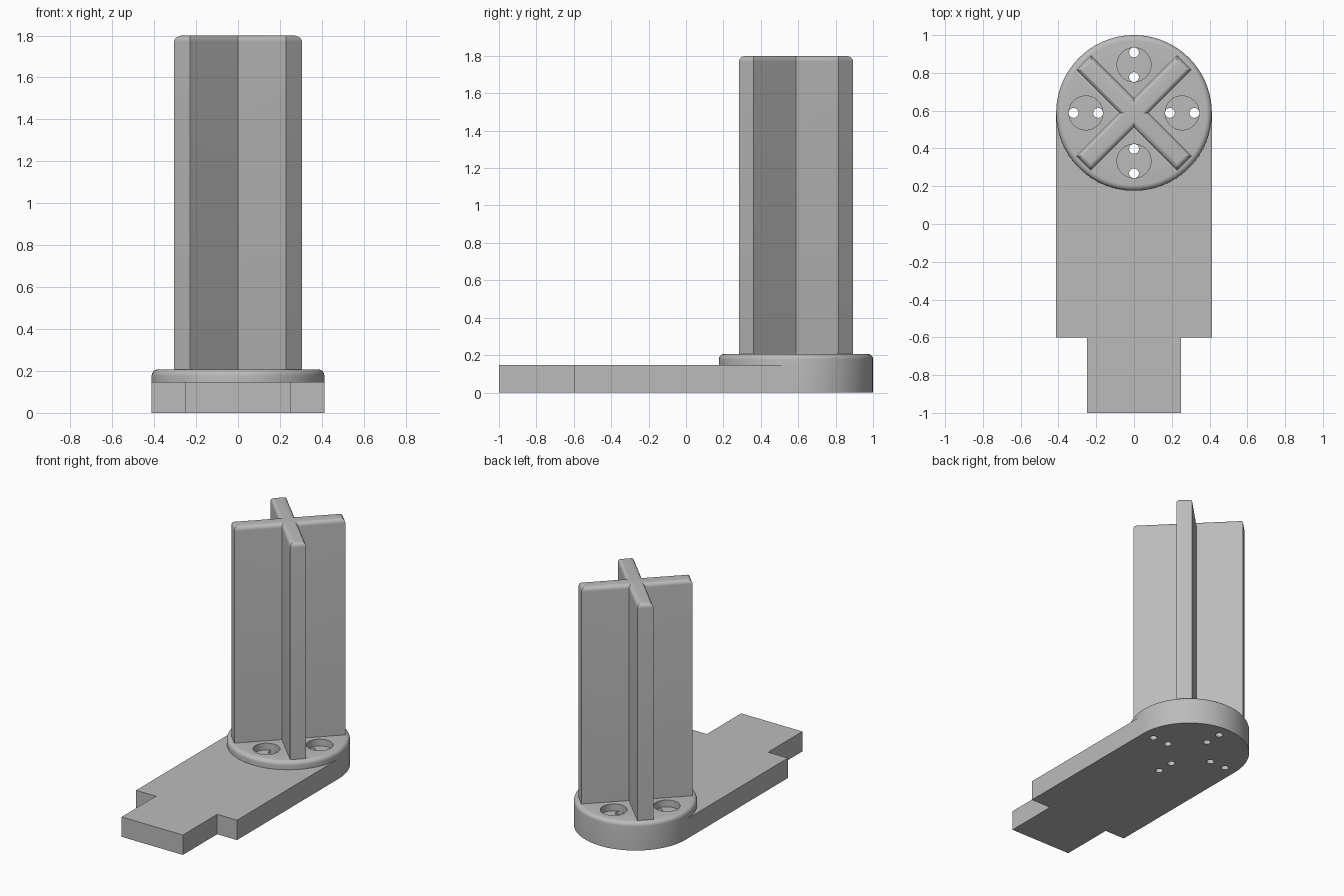
import bpy, bmesh
from math import sin, cos, pi, radians
from mathutils import Matrix

cube = bpy.data.objects.get("Cube")
if cube:
    bpy.data.objects.remove(cube, do_unlink=True)

grey = bpy.data.materials.new("grey")
grey.use_nodes = True
colour = (0.5, 0.5, 0.5, 1)
grey.diffuse_color = colour
grey.node_tree.nodes["Principled BSDF"].inputs["Base Color"].default_value = colour

CY = 0.588       # centre of the round end
R = 0.412        # radius of the round end
DISC_TOP = 0.207
FILLET = 0.03


def circle(x, y, r, n):
    return [(x + r * cos(2 * pi * i / n), y + r * sin(2 * pi * i / n)) for i in range(n)]


def prism(name, outlines, z0, z1, fillet=0):
    """Extrude outlines from z0 to z1, rounding the top edges if asked."""
    bm = bmesh.new()
    for outline in outlines:
        low = bm.faces.new([bm.verts.new((x, y, z0)) for x, y in outline])
        ext = bmesh.ops.extrude_face_region(bm, geom=[low], use_keep_orig=True)
        top = [v for v in ext["geom"] if isinstance(v, bmesh.types.BMVert)]
        bmesh.ops.translate(bm, verts=top, vec=(0, 0, z1 - z0))
    bmesh.ops.recalc_face_normals(bm, faces=bm.faces)
    if fillet:
        rim = [e for e in bm.edges if all(v.co.z > z1 - 1e-4 for v in e.verts)]
        bmesh.ops.bevel(bm, geom=rim, offset=fillet, segments=6, profile=0.5, affect='EDGES')
    mesh = bpy.data.meshes.new(name)
    bm.to_mesh(mesh)
    bm.free()
    mesh.materials.append(grey)
    ob = bpy.data.objects.new(name, mesh)
    bpy.context.collection.objects.link(ob)
    return ob


def boolean(target, tool, operation):
    mod = target.modifiers.new(tool.name, 'BOOLEAN')
    mod.operation = operation
    mod.solver = 'EXACT'
    mod.object = tool
    bpy.context.view_layer.objects.active = target
    bpy.ops.object.modifier_apply(modifier=mod.name)
    bpy.data.objects.remove(tool, do_unlink=True)


def smooth(ob):
    bpy.ops.object.select_all(action='DESELECT')
    ob.select_set(True)
    bpy.context.view_layer.objects.active = ob
    bpy.ops.object.shade_smooth_by_angle(angle=radians(30))


# Base: round end joined to a flat arm with a narrower tongue
base = prism("base", [circle(0, CY, R, 96)], 0, DISC_TOP, FILLET)
half = [(0.25, -1), (0.25, -0.6), (R, -0.6), (R, CY)]
arm = prism("arm", [half + [(-x, y) for x, y in reversed(half)]], 0, 0.147)
boolean(base, arm, 'UNION')

# Four round recesses, each with a pair of through holes
recesses, holes = [], []
for dx, dy in ((1, 0), (0, 1), (-1, 0), (0, -1)):
    recesses.append(circle(dx * 0.255, CY + dy * 0.255, 0.09, 48))
    for d in (0.19, 0.32):
        holes.append(circle(dx * d, CY + dy * d, 0.026, 24))
boolean(base, prism("recess_cutter", recesses, DISC_TOP - 0.05, 0.3), 'DIFFERENCE')
boolean(base, prism("hole_cutter", holes, -0.1, 0.3), 'DIFFERENCE')
smooth(base)

# Upright cross of two blades set diagonally, rounded along the top
L, T = 0.377, 0.0545
cross = []
for k in range(4):
    c, s = cos(pi / 4 + k * pi / 2), sin(pi / 4 + k * pi / 2)
    for x, y in ((L, -T), (L, T), (T, T)):
        cross.append((x * c - y * s, CY + x * s + y * c))
smooth(prism("cross_post", [cross], DISC_TOP - 0.01, 1.8, FILLET))
